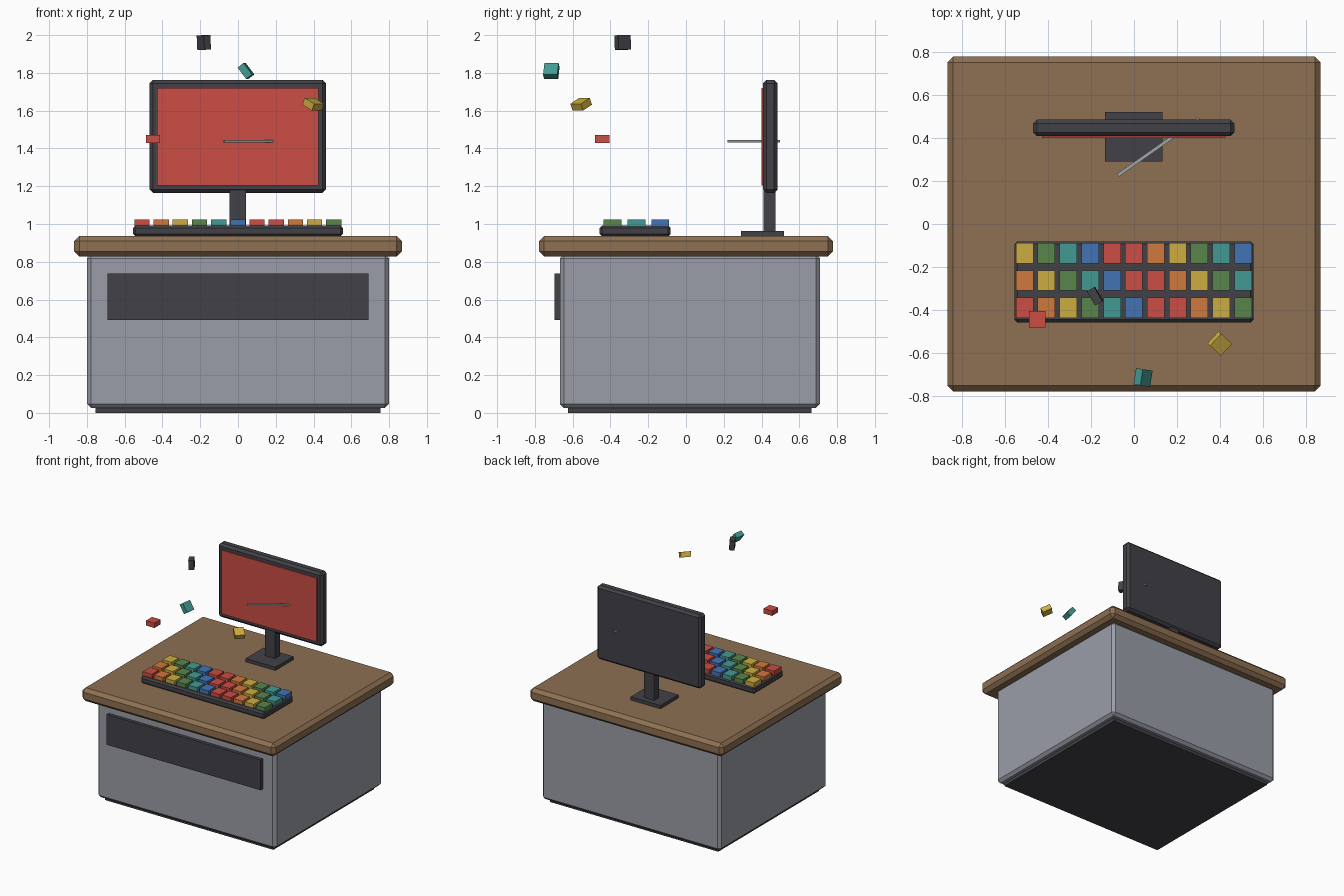
import bpy, bmesh, math
from mathutils import Matrix, Vector

if "Cube" in bpy.data.objects:
    bpy.data.objects.remove(bpy.data.objects["Cube"])


def lin(c):
    c /= 255
    return c / 12.92 if c <= 0.04045 else ((c + 0.055) / 1.055) ** 2.4


def material(name, r, g, b):
    m = bpy.data.materials.new(name)
    m.diffuse_color = (lin(r), lin(g), lin(b), 1)
    m.use_nodes = True
    m.node_tree.nodes["Principled BSDF"].inputs["Base Color"].default_value = m.diffuse_color
    return m


MATS = {n: material(n, *c) for n, c in {
    "cabinet grey": (154, 158, 167), "charcoal": (66, 65, 71),
    "wood brown": (142, 112, 82), "rod silver": (160, 165, 170),
    "red": (204, 77, 67), "orange": (208, 120, 60),
    "yellow": (204, 172, 64), "green": (90, 133, 75),
    "teal": (67, 154, 146), "blue": (67, 115, 180)}.items()}


def box(name, mat, lo, hi, chamfer=0.0, rot=None):
    """Box between two corners, optionally chamfered and turned about its centre."""
    lo, hi = Vector(lo), Vector(hi)
    bm = bmesh.new()
    bmesh.ops.create_cube(bm, size=1, matrix=Matrix.Diagonal((*(hi - lo), 1)))
    if chamfer:
        bmesh.ops.bevel(bm, geom=bm.edges[:], offset=chamfer, segments=1,
                        affect='EDGES', profile=0.5)
    bmesh.ops.recalc_face_normals(bm, faces=bm.faces[:])
    me = bpy.data.meshes.new(name)
    bm.to_mesh(me)
    bm.free()
    me.materials.append(MATS[mat])
    ob = bpy.data.objects.new(name, me)
    ob.location = (lo + hi) / 2
    if rot:
        ob.rotation_euler = [math.radians(a) for a in rot]
    bpy.context.collection.objects.link(ob)
    return ob


def centred(name, mat, c, size, rot=None):
    c, h = Vector(c), Vector(size) / 2
    return box(name, mat, c - h, c + h, 0, rot)


# Desk
box("plinth", "charcoal", (-0.755, -0.625, 0), (0.755, 0.665, 0.04))
box("cabinet", "cabinet grey", (-0.80, -0.668, 0.026), (0.80, 0.71, 0.84), 0.022)
box("front_panel", "charcoal", (-0.69, -0.695, 0.492), (0.69, -0.65, 0.737))
box("desk_top", "wood brown", (-0.867, -0.778, 0.828), (0.867, 0.778, 0.936), 0.027)

# Monitor
box("monitor_foot", "charcoal", (-0.135, 0.29, 0.93), (0.132, 0.52, 0.963))
box("monitor_neck", "charcoal", (-0.045, 0.411, 0.95), (0.043, 0.475, 1.20))
box("monitor_case", "charcoal", (-0.468, 0.408, 1.165), (0.466, 0.485, 1.763), 0.018)
box("screen", "red", (-0.428, 0.399, 1.205), (0.426, 0.415, 1.72))

# Thin rod stuck through the screen
centred("rod", "rod silver", (0.113, 0.358, 1.437), (0.46, 0.016, 0.013), (0, 0, 35))

# Keyboard with colours cycling diagonally
box("keyboard_base", "charcoal", (-0.555, -0.457, 0.934), (0.555, -0.081, 0.992), 0.013)
CYCLE = ["red", "orange", "yellow", "green", "teal", "blue", "red"]
for row in range(3):
    for col in range(11):
        centred(f"key_{row}_{col}", CYCLE[(row + col) % 7],
                (-0.508 + col * 0.1015, -0.389 + row * 0.1265, 1.002),
                (0.081, 0.094, 0.042))

# Loose keys flying in the air
KEY = (0.076, 0.076, 0.04)
centred("flying_key_red", "red", (-0.45, -0.443, 1.45), KEY)
centred("flying_key_yellow", "yellow", (0.398, -0.555, 1.634), KEY, (0, 25, -43))
centred("flying_key_teal", "teal", (0.042, -0.713, 1.81), KEY, (0, 53, -9))
centred("flying_key_dark", "charcoal", (-0.181, -0.335, 1.961), KEY, (0, 87, 30))
